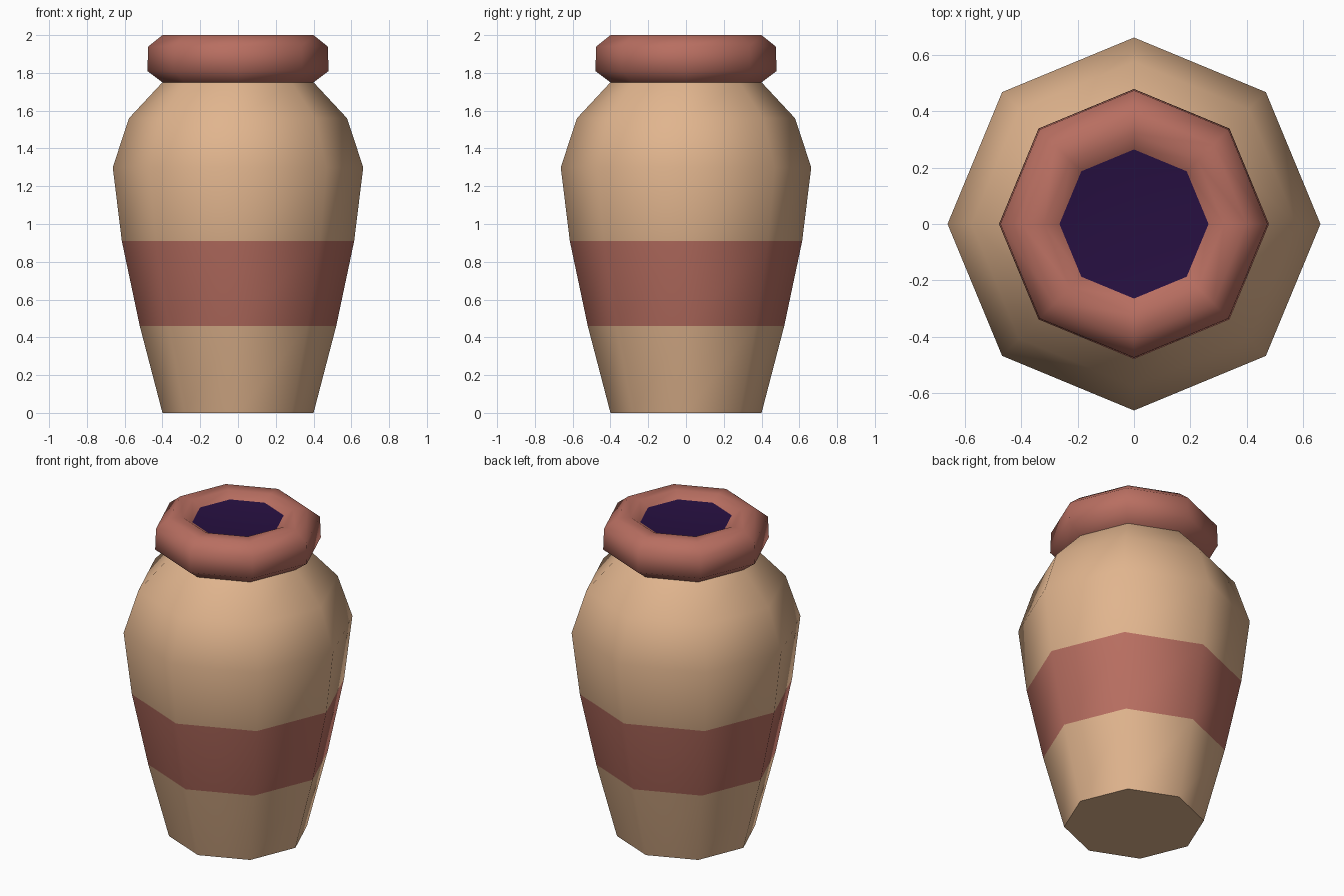
import bpy, bmesh, math

if "Cube" in bpy.data.objects:
    bpy.data.objects.remove(bpy.data.objects["Cube"])

SIDES = 8


def material(name, rgb):
    m = bpy.data.materials.new(name)
    m.diffuse_color = (*rgb, 1)
    m.use_nodes = True
    m.node_tree.nodes["Principled BSDF"].inputs["Base Color"].default_value = m.diffuse_color
    return m


clay = material("tan clay", (0.75, 0.46, 0.27))
red = material("red glaze", (0.48, 0.157, 0.119))
dark = material("dark inside", (0.02, 0.005, 0.053))


def lathe(name, profile, mats, rule=None, cap_start=False, cap_end=False, angle=60):
    """Spin (radius, z) points around z; rule maps a face to a material slot."""
    bm = bmesh.new()
    rings = []
    for r, z in profile:
        rings.append([bm.verts.new((r * math.cos(math.tau * i / SIDES),
                                    r * math.sin(math.tau * i / SIDES), z))
                      for i in range(SIDES)])
    for a, b in zip(rings, rings[1:]):
        for i in range(SIDES):
            j = (i + 1) % SIDES
            bm.faces.new((a[i], a[j], b[j], b[i]))
    if cap_start:
        bm.faces.new(rings[0][::-1])
    if cap_end:
        bm.faces.new(rings[-1])
    for f in bm.faces:
        if rule:
            f.material_index = rule(f)
    me = bpy.data.meshes.new(name)
    bm.to_mesh(me)
    bm.free()
    for m in mats:
        me.materials.append(m)
    ob = bpy.data.objects.new(name, me)
    bpy.context.collection.objects.link(ob)
    bpy.ops.object.select_all(action='DESELECT')
    ob.select_set(True)
    bpy.context.view_layer.objects.active = ob
    bpy.ops.object.shade_smooth_by_angle(angle=math.radians(angle))
    return ob


# Jar body with a painted band between two rings
lathe("jar_body",
      [(0.40, 0), (0.52, 0.46), (0.615, 0.91), (0.663, 1.30), (0.577, 1.56), (0.40, 1.75)],
      [clay, red],
      rule=lambda f: 1 if 0.5 < f.calc_center_median().z < 0.9 else 0,
      cap_start=True)

# Rounded rim, rolling in to the mouth
lathe("rim",
      [(0.40, 1.75), (0.48, 1.81), (0.475, 1.94), (0.40, 2.0), (0.32, 2.0), (0.265, 1.965)],
      [red], angle=75)

# Dark mouth
lathe("mouth", [(0.265, 1.965), (0.18, 1.955)], [dark], cap_end=True)
